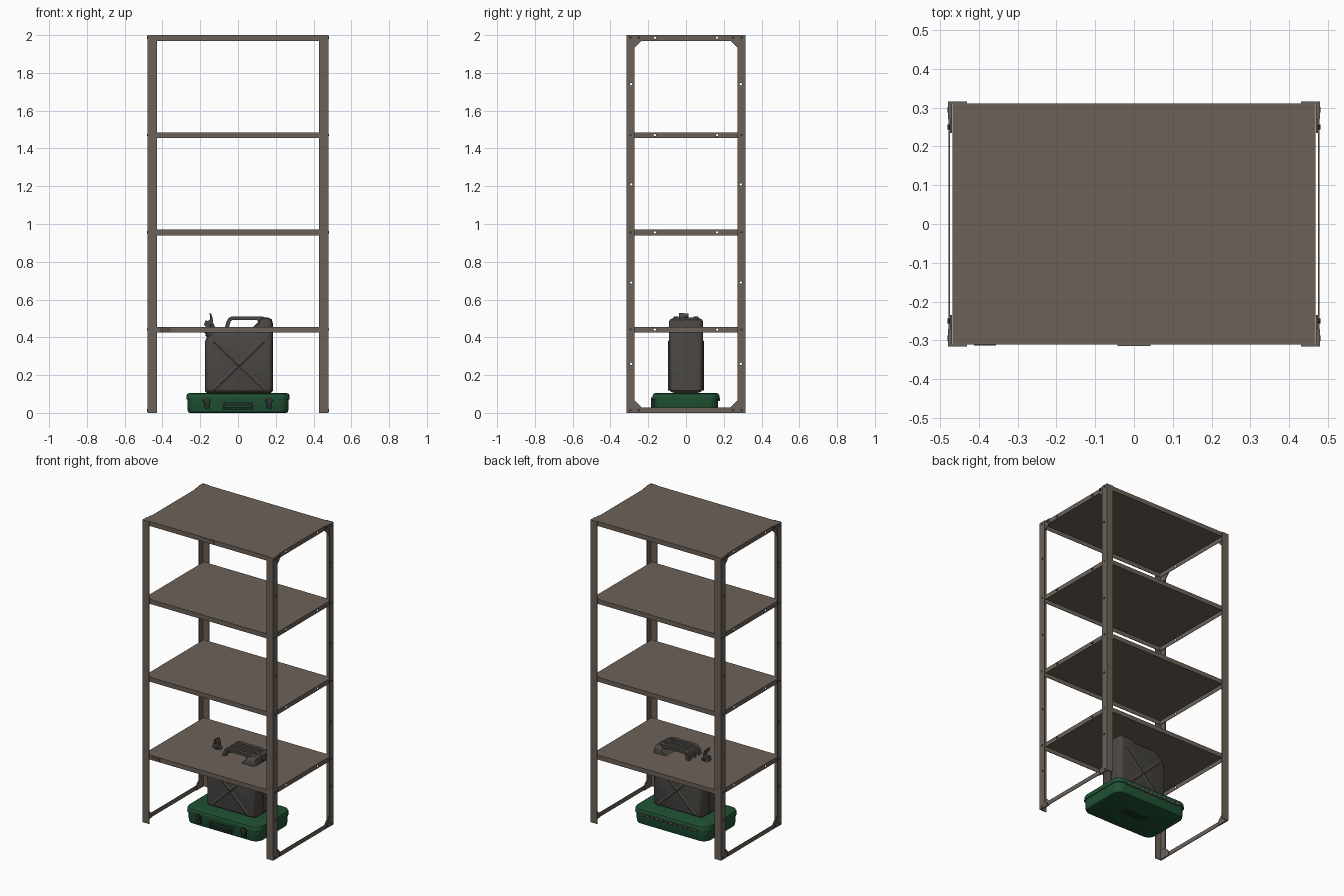
import bpy, bmesh, math
from mathutils import Vector, Matrix

if "Cube" in bpy.data.objects:
    bpy.data.objects.remove(bpy.data.objects["Cube"])


def mat(name, col):
    m = bpy.data.materials.new(name)
    m.diffuse_color = (*col, 1)
    m.use_nodes = True
    m.node_tree.nodes["Principled BSDF"].inputs["Base Color"].default_value = m.diffuse_color
    return m


BROWN = mat("shelf brown", (0.150, 0.122, 0.099))
DARK = mat("dark steel", (0.035, 0.032, 0.030))
LABEL = mat("label grey", (0.085, 0.075, 0.066))
CAN = mat("can grey", (0.068, 0.062, 0.056))
GREEN = mat("case green", (0.014, 0.082, 0.034))
LATCH = mat("latch dark green", (0.010, 0.030, 0.017))
METAL = mat("hinge grey", (0.120, 0.110, 0.090))


def finish(name, bm, m, smooth=None):
    bmesh.ops.recalc_face_normals(bm, faces=bm.faces[:])
    me = bpy.data.meshes.new(name)
    bm.to_mesh(me)
    bm.free()
    ob = bpy.data.objects.new(name, me)
    bpy.context.collection.objects.link(ob)
    me.materials.append(m)
    bpy.ops.object.select_all(action='DESELECT')
    ob.select_set(True)
    bpy.context.view_layer.objects.active = ob
    if smooth:
        bpy.ops.object.shade_smooth_by_angle(angle=math.radians(smooth))
    return ob


def loft(name, rings, m, smooth=None):
    """Capped skin through rings of equal point count."""
    bm = bmesh.new()
    vs = [[bm.verts.new(p) for p in r] for r in rings]
    n = len(rings[0])
    for a, b in zip(vs, vs[1:]):
        for i in range(n):
            bm.faces.new((a[i], a[(i + 1) % n], b[(i + 1) % n], b[i]))
    bm.faces.new(vs[0])
    bm.faces.new(vs[-1])
    return finish(name, bm, m, smooth)


def prism(name, pts, axis, a, b, m):
    place = {'x': lambda p, t: (t, p[0], p[1]), 'y': lambda p, t: (p[0], t, p[1]),
             'z': lambda p, t: (p[0], p[1], t)}[axis]
    return loft(name, [[place(p, t) for p in pts] for t in (a, b)], m)


def box(name, x0, x1, y0, y1, z0, z1, m):
    return prism(name, [(x0, y0), (x1, y0), (x1, y1), (x0, y1)], 'z', z0, z1, m)


def rods(name, centres, r, length, sides, m, direction=(1, 0, 0)):
    """Many short cylinders in one mesh."""
    bm = bmesh.new()
    rot = Vector((0, 0, 1)).rotation_difference(Vector(direction)).to_matrix().to_4x4()
    for c in centres:
        bmesh.ops.create_cone(bm, cap_ends=True, segments=sides, radius1=r, radius2=r,
                              depth=length, matrix=Matrix.Translation(c) @ rot)
    return finish(name, bm, m, 40)


LEVELS = [0.455, 0.97, 1.485, 2.0]
SIGNS = (-1, 1)
perforated = []

# corner posts: L-shaped angle steel
for sx in SIGNS:
    for sy in SIGNS:
        L = [(0.43, 0.316), (0.479, 0.316), (0.479, 0.272), (0.474, 0.272), (0.474, 0.311), (0.43, 0.311)]
        perforated.append(prism("corner_post", [(sx * x, sy * y) for x, y in L], 'z', 0, 2, BROWN))
        # corner gussets at top and bottom
        for flip in (0, 1):
            g = [(0.311, 2.0), (0.235, 2.0), (0.235, 1.97), (0.272, 1.933), (0.311, 1.933)]
            prism("corner_gusset", [(sy * y, 2 - z if flip else z) for y, z in g], 'x',
                  sx * 0.4685, sx * 0.4738, BROWN)
    # bottom side rail
    perforated.append(box("bottom_rail", sx * 0.474, sx * 0.478, -0.272, 0.272, 0, 0.028, BROWN))

# shelves: open-bottomed trays
for z in LEVELS:
    bm = bmesh.new()
    bmesh.ops.create_cube(bm, size=1, matrix=Matrix.Translation((0, 0, z - 0.015)) @
                          Matrix.Diagonal((0.936, 0.621, 0.03, 1)))
    bm.normal_update()
    bmesh.ops.delete(bm, geom=[f for f in bm.faces if f.normal.z < -0.5], context='FACES')
    s = finish("shelf_tray", bm, BROWN)
    sol = s.modifiers.new("thickness", 'SOLIDIFY')
    sol.thickness = 0.004
    sol.offset = -1
    bpy.ops.object.modifier_apply(modifier=sol.name)
    perforated.append(s)

# drilled holes in posts and rails
holes = [(sx * 0.475, sy * 0.29, z) for sx in SIGNS for sy in SIGNS for z in (0.26, 0.69, 1.21, 1.74)]
holes += [(sx * 0.47, sy * 0.165, z - 0.014) for sx in SIGNS for sy in SIGNS for z in LEVELS]
cutter = rods("hole_cutter", holes, 0.0065, 0.04, 8, DARK)
cutter.hide_render = True
for ob in perforated:
    bpy.context.view_layer.objects.active = ob
    b = ob.modifiers.new("holes", 'BOOLEAN')
    b.object = cutter
    b.operation = 'DIFFERENCE'
    bpy.ops.object.modifier_apply(modifier=b.name)
bpy.data.objects.remove(cutter)

# bolts at each joint
rods("bolts", [(sx * 0.477, sy * y, z) for sx in SIGNS for sy in SIGNS
               for y, z in [(0.294, l - 0.014) for l in LEVELS] + [(0.294, 0.014), (0.25, 0.014)]],
     0.007, 0.008, 6, DARK)
rods("gusset_bolts", [(sx * 0.473, sy * 0.25, 1.986) for sx in SIGNS for sy in SIGNS], 0.007, 0.008, 6, DARK)

# plates on the front edges
box("top_plate", -0.042, 0.042, -0.314, -0.310, 1.977, 1.997, BROWN)
box("shelf_label", -0.412, -0.355, -0.3125, -0.310, 0.429, 0.452, LABEL)


# ---- green case ----
def rrect(hx, hy, r, z):
    pts = []
    for k, (cx, cy) in enumerate([(1, 1), (-1, 1), (-1, -1), (1, -1)]):
        for i in range(7):
            a = math.radians(90 * k + 15 * i)
            pts.append((cx * (hx - r) + r * math.cos(a), cy * (hy - r) + r * math.sin(a), z))
    return pts


loft("case_body", [rrect(hx, hy, 0.05, z) for hx, hy, z in
                   [(0.255, 0.158, 0), (0.263, 0.166, 0.004), (0.266, 0.169, 0.012), (0.268, 0.171, 0.076)]],
     GREEN, 40)
loft("case_lid", [rrect(hx, hy, 0.052, z) for hx, hy, z in
                  [(0.272, 0.176, 0.070), (0.273, 0.177, 0.074), (0.272, 0.176, 0.092),
                   (0.268, 0.172, 0.101), (0.258, 0.162, 0.105)]], GREEN, 40)
for s in SIGNS:
    x = s * 0.165
    box("case_latch", x - 0.016, x + 0.016, -0.181, -0.165, 0.022, 0.076, LATCH)
    box("latch_clip", x - 0.010, x + 0.010, -0.184, -0.175, 0.050, 0.082, DARK)
    box("latch_ear", x - 0.022, x + 0.022, -0.179, -0.165, 0.058, 0.070, LATCH)
    # handle mounts
    box("handle_mount", s * 0.068, s * 0.086, -0.181, -0.165, 0.036, 0.062, METAL)
    box("handle_arm", s * 0.072, s * 0.080, -0.185, -0.176, 0.022, 0.056, LATCH)
box("case_handle", -0.080, 0.080, -0.186, -0.173, 0.018, 0.032, LATCH)
box("handle_backplate", -0.070, 0.070, -0.1725, -0.168, 0.036, 0.058, LATCH)
# rear hinge knuckles
for i in range(12):
    x = -0.2 + i * 0.0345
    box("hinge_knuckle", x, x + 0.024, 0.165, 0.181, 0.064, 0.078, METAL)
# raised base panel
box("case_base_panel", -0.09, 0.09, -0.03, 0.03, -0.0005, 0.004, LATCH)

# ---- fuel can ----
PROFILE = [(-0.165, 0.105), (0.172, 0.105), (0.185, 0.118), (0.185, 0.470), (0.178, 0.494), (0.158, 0.505),
           (0.125, 0.500), (0.105, 0.480), (0.085, 0.457), (0.065, 0.452), (-0.085, 0.452), (-0.115, 0.443),
           (-0.168, 0.392), (-0.175, 0.375), (-0.175, 0.115)]


def can_ring(y, s):
    return [(0.005 + (x - 0.005) * s, y, 0.29 + (z - 0.29) * s) for x, z in PROFILE]


half = [(0.09, 0.90), (0.088, 0.925), (0.080, 0.962), (0.070, 0.985), (0.058, 0.995)]
loft("can_body", [can_ring(-y, s) for y, s in half] + [can_ring(y, s) for y, s in half[::-1]], CAN, 35)
loft("can_weld_seam", [can_ring(-0.006, 1.004), can_ring(0.006, 1.004)], CAN)

# pressed cross on both broad faces
for sy in SIGNS:
    for sd in SIGNS:
        d = Vector((sd * 0.135, 0.13)).normalized()
        n = Vector((-d.y, d.x))
        ends = []
        for t in (-0.185, 0.185):
            c = Vector((0.005, 0.25)) + d * t
            ends.append([(*(c + n * w),) for w in (-0.012, 0, 0.012)])
        loft("can_cross_rib", [[(p[0], sy * y, p[1]) for p, y in zip(e, (0.0895, 0.095, 0.0895))]
                               for e in ends], CAN)

# three carrying handles
HANDLE = [(-0.072, 0.445), (-0.060, 0.485), (-0.050, 0.502), (-0.035, 0.510), (0.130, 0.510), (0.155, 0.500),
          (0.150, 0.480), (0.110, 0.480), (0.100, 0.492), (-0.030, 0.492), (-0.040, 0.482), (-0.050, 0.445)]
for y, w in ((-0.052, 0.013), (0, 0.011), (0.052, 0.013)):
    prism("can_handle", HANDLE, 'y', y - w, y + w, CAN)

# spout, cap and locking lever
tilt = (-0.7, 0, 0.7)
rods("can_spout", [(-0.138, 0, 0.420)], 0.032, 0.04, 20, CAN, tilt)
rods("can_cap", [(-0.154, 0, 0.438)], 0.027, 0.016, 20, DARK, tilt)
LEVER = [(-0.180, 0.468), (-0.150, 0.432), (-0.122, 0.458), (-0.132, 0.478), (-0.134, 0.500), (-0.143, 0.525),
         (-0.150, 0.525), (-0.147, 0.496), (-0.160, 0.486), (-0.172, 0.490)]
prism("cap_lever", LEVER, 'y', -0.012, 0.012, CAN)
prism("lever_tab", [(-0.142, 0.500), (-0.136, 0.505), (-0.143, 0.528), (-0.152, 0.525)], 'y', -0.038, -0.010, CAN)
rods("lever_pin", [(-0.145, 0, 0.465)], 0.006, 0.05, 10, DARK, (0, 1, 0))
